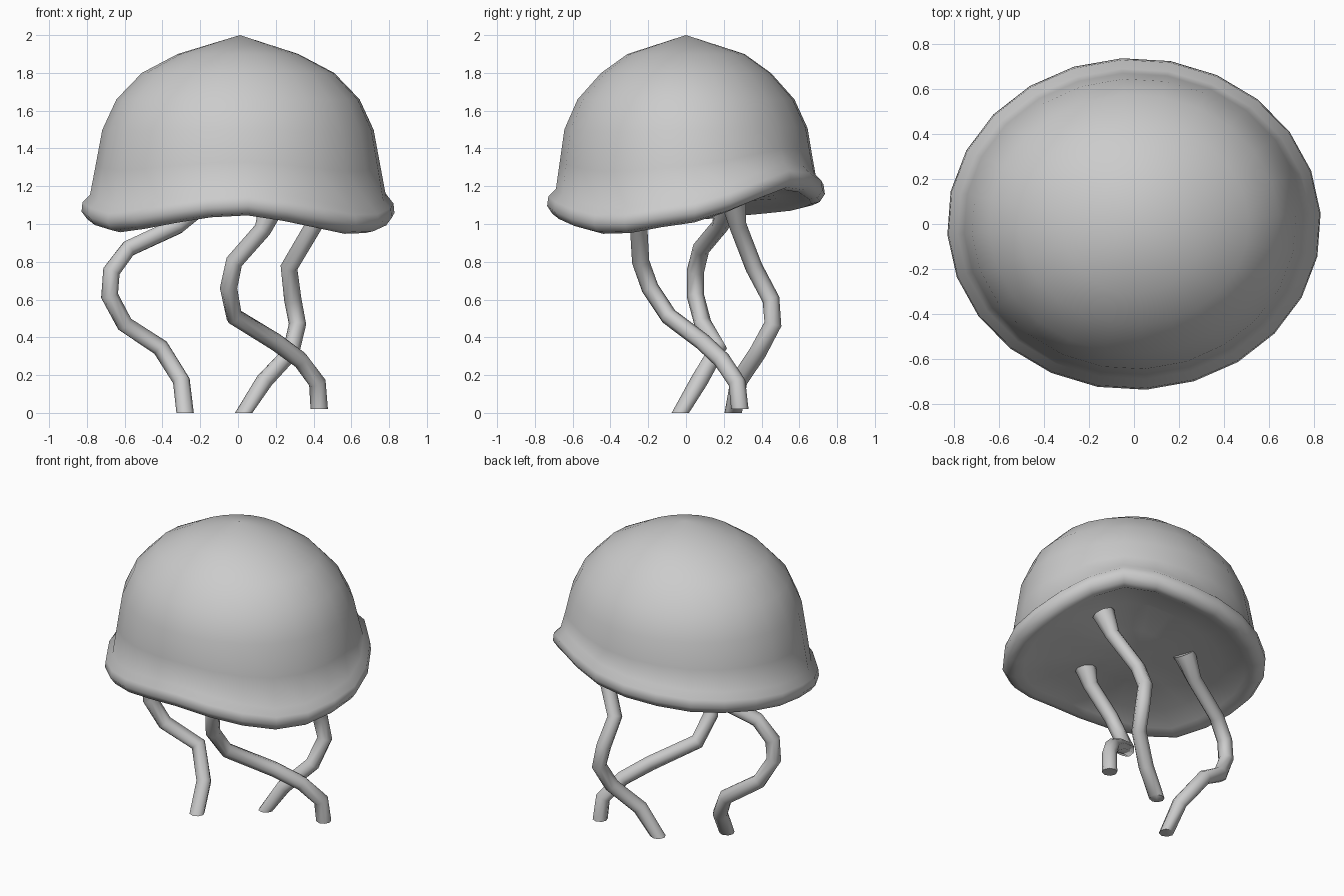
import bpy, bmesh
from math import sin, cos, pi, radians
from mathutils import Vector

if "Cube" in bpy.data.objects:
    bpy.data.objects.remove(bpy.data.objects["Cube"])

N = 24  # sides around the bell


def finish(bm, name, angle=60):
    bmesh.ops.recalc_face_normals(bm, faces=bm.faces)
    me = bpy.data.meshes.new(name)
    bm.to_mesh(me)
    bm.free()
    ob = bpy.data.objects.new(name, me)
    bpy.context.collection.objects.link(ob)
    bpy.ops.object.select_all(action='DESELECT')
    ob.select_set(True)
    bpy.context.view_layer.objects.active = ob
    bpy.ops.object.shade_smooth_by_angle(angle=radians(angle))
    return ob


def bridge(bm, a, b):
    n = len(a)
    for i in range(n):
        bm.faces.new((a[i], a[(i + 1) % n], b[(i + 1) % n], b[i]))


# Wavy rim: (angle in degrees, lowest height), repeated around the bell
WAVE = [(-35, 0.94), (0, 1.0), (52, 1.19), (90, 1.11), (135, 1.06),
        (180, 1.02), (215, 0.955), (270, 1.05), (325, 0.94)]


def rim_height(deg):
    deg = (deg + 35) % 360 - 35
    for (a, za), (b, zb) in zip(WAVE, WAVE[1:]):
        if a <= deg <= b:
            t = (deg - a) / (b - a)
            t = 0.5 * t + 0.5 * t * t * (3 - 2 * t)
            return za + (zb - za) * t


# Bell rings: radius x, radius y, base height, how much the ring follows the wave
RINGS = [
    (0.32, 0.31, 1.90, 0.0), (0.51, 0.45, 1.80, 0.0), (0.645, 0.575, 1.66, 0.0),
    (0.72, 0.645, 1.50, 0.1), (0.755, 0.67, 1.32, 0.5),
    (0.785, 0.69, 1.17, 1.0), (0.825, 0.73, 1.13, 1.0), (0.83, 0.737, 1.08, 1.0),
    (0.80, 0.71, 1.04, 1.0), (0.75, 0.665, 1.03, 1.0), (0.70, 0.62, 1.05, 1.0),
    (0.55, 0.48, 1.075, 0.75), (0.28, 0.25, 1.09, 0.35),
]
bm = bmesh.new()
rings = []
for rx, ry, z, follow in RINGS:
    ring = []
    for i in range(N):
        a = 2 * pi * (i + 0.25) / N
        h = rim_height(360 * (i + 0.25) / N) - 1.03
        ring.append(bm.verts.new((rx * cos(a), ry * sin(a), z + follow * h)))
    rings.append(ring)
for a, b in zip(rings, rings[1:]):
    bridge(bm, a, b)
for ring, z in ((rings[0], 2.0), (rings[-1], 1.095)):
    tip = bm.verts.new((0.01, 0, z))
    for i in range(N):
        bm.faces.new((ring[i], ring[(i + 1) % N], tip))
finish(bm, "bell", 80)


# Tentacles: round tubes swept along a bent path, cut level at the floor
def tentacle(name, path, r=0.046, sides=8):
    pts = [Vector(p) for p in path]
    bm = bmesh.new()
    rings = []
    for k, p in enumerate(pts):
        t = (pts[min(k + 1, len(pts) - 1)] - pts[max(k - 1, 0)]).normalized()
        if k == len(pts) - 1:
            t = Vector((0, 0, -1))
        u = (Vector((1, 0, 0)) - t * t.x).normalized()
        v = t.cross(u)
        rad = r * (1.5 if k == 0 else 1.0)
        rings.append([bm.verts.new(p + (u * cos(2 * pi * i / sides) + v * sin(2 * pi * i / sides)) * rad)
                      for i in range(sides)])
    for a, b in zip(rings, rings[1:]):
        bridge(bm, a, b)
    bm.faces.new(rings[0])
    bm.faces.new(rings[-1])
    finish(bm, name)


tentacle("left_tentacle", [
    (-0.21, 0.22, 1.11), (-0.32, 0.18, 0.99), (-0.58, 0.08, 0.87), (-0.67, 0.05, 0.75),
    (-0.68, 0.05, 0.62), (-0.60, 0.09, 0.47), (-0.41, 0.17, 0.345), (-0.30, 0.07, 0.17),
    (-0.28, -0.03, 0.0)])
tentacle("front_tentacle", [
    (0.18, -0.25, 1.10), (0.13, -0.25, 0.97), (-0.02, -0.24, 0.80), (-0.05, -0.19, 0.66),
    (-0.02, -0.09, 0.51), (0.20, 0.09, 0.375), (0.33, 0.19, 0.28), (0.42, 0.27, 0.16),
    (0.43, 0.285, 0.02)])
tentacle("back_tentacle", [
    (0.45, 0.25, 1.13), (0.40, 0.275, 0.99), (0.27, 0.36, 0.77), (0.29, 0.45, 0.60),
    (0.315, 0.46, 0.47), (0.28, 0.38, 0.32), (0.14, 0.28, 0.17), (0.03, 0.25, 0.0)])
